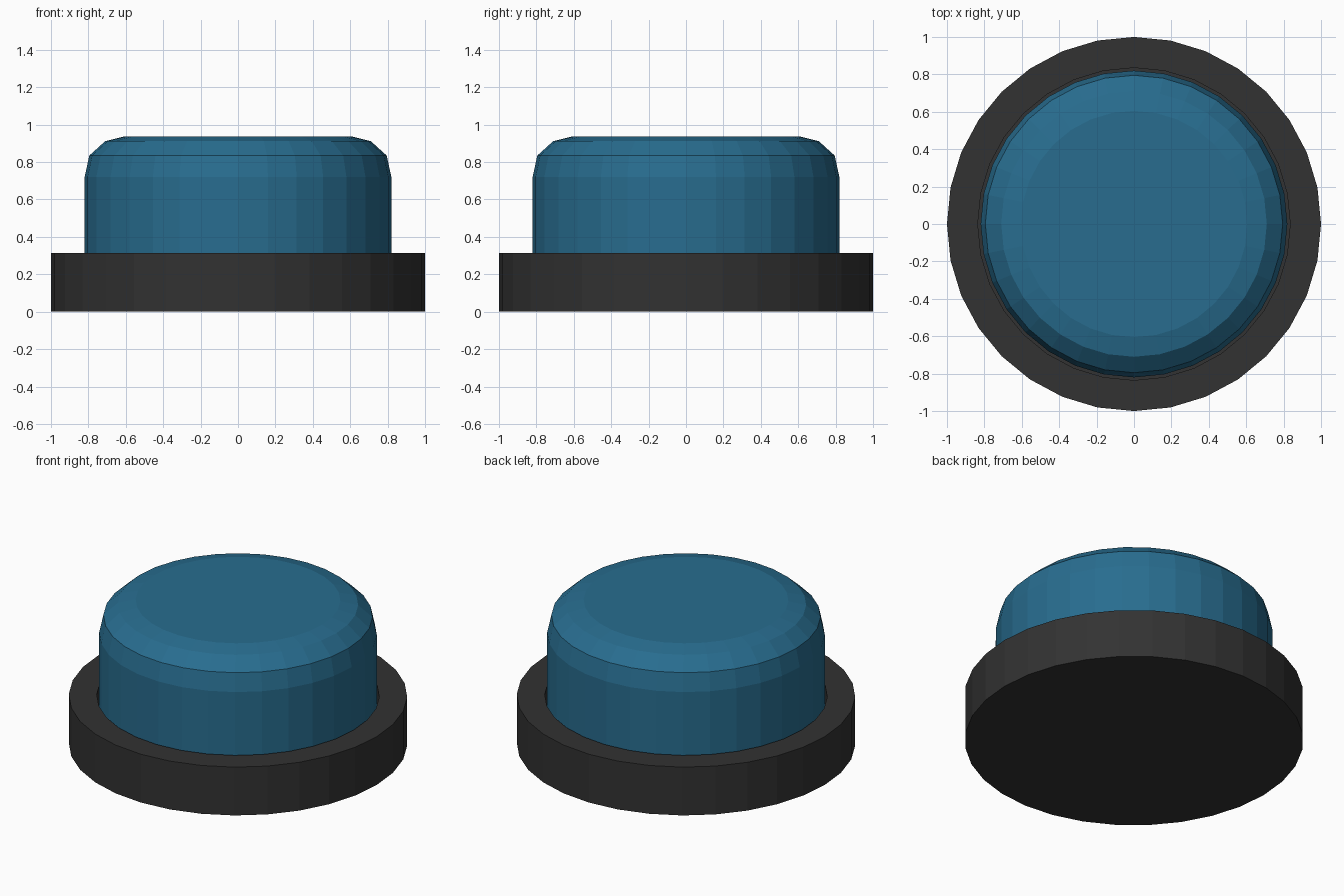
import bpy, math

if "Cube" in bpy.data.objects:
    bpy.data.objects.remove(bpy.data.objects["Cube"])

SIDES = 32


def material(name, rgb):
    m = bpy.data.materials.new(name)
    m.diffuse_color = (*rgb, 1.0)
    m.use_nodes = True
    m.node_tree.nodes["Principled BSDF"].inputs["Base Color"].default_value = m.diffuse_color
    return m


def lathe(name, profile, mat):
    """Closed flat-shaded solid: rings of (radius, z), capped at both ends."""
    verts, faces = [], []
    for r, z in profile:
        for i in range(SIDES):
            a = 2 * math.pi * i / SIDES
            verts.append((r * math.cos(a), r * math.sin(a), z))
    for k in range(len(profile) - 1):
        for i in range(SIDES):
            j = (i + 1) % SIDES
            faces.append((k * SIDES + i, k * SIDES + j,
                          (k + 1) * SIDES + j, (k + 1) * SIDES + i))
    faces.append(tuple(reversed(range(SIDES))))
    last = (len(profile) - 1) * SIDES
    faces.append(tuple(range(last, last + SIDES)))
    mesh = bpy.data.meshes.new(name)
    mesh.from_pydata(verts, [], faces)
    mesh.materials.append(mat)
    obj = bpy.data.objects.new(name, mesh)
    bpy.context.collection.objects.link(obj)
    return obj


dark = material("dark_grey", (0.032, 0.032, 0.032))
blue = material("deep_blue", (0.021, 0.152, 0.275))

# Round housing with a recess that leaves a thin gap around the button
lathe("base_ring", [(1.0, 0.0), (1.0, 0.315), (0.835, 0.315), (0.835, 0.15)], dark)

# Push button with a rounded shoulder and flat top
lathe("button_cap", [(0.82, 0.15), (0.82, 0.72), (0.795, 0.835),
                     (0.71, 0.912), (0.605, 0.938)], blue)
